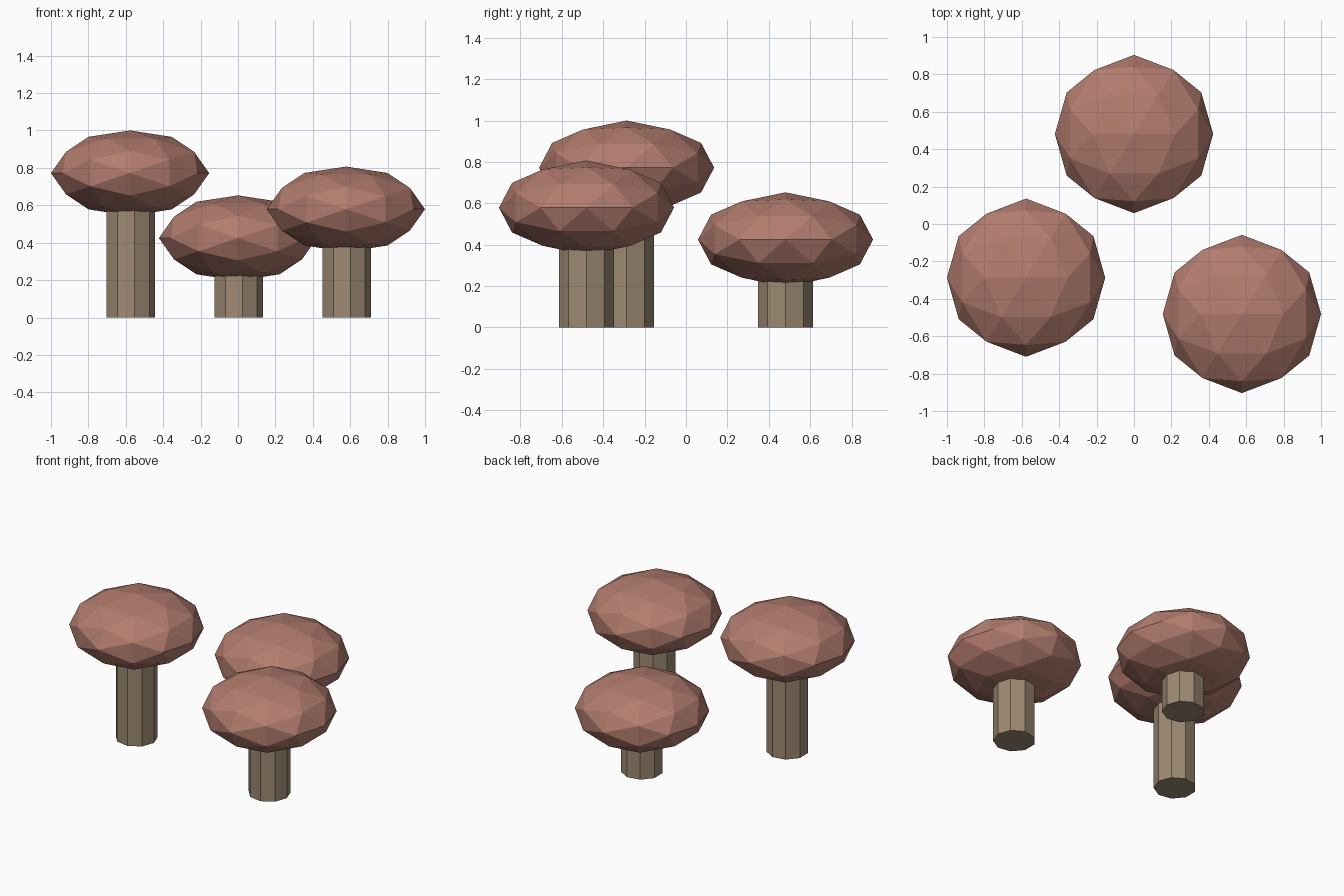
import bpy
import bmesh
from math import cos, sin, tau, sqrt
from mathutils import Vector

cube = bpy.data.objects.get("Cube")
if cube:
    bpy.data.objects.remove(cube, do_unlink=True)

CAP_RADIUS, CAP_HALF_HEIGHT = 0.423, 0.228
STEM_RADIUS, STEM_SIDES = 0.134, 9


def make_material(name, srgb):
    linear = [((c / 255 + 0.055) / 1.055) ** 2.4 for c in srgb] + [1.0]
    mat = bpy.data.materials.new(name)
    mat.use_nodes = True
    mat.diffuse_color = linear
    bsdf = next(n for n in mat.node_tree.nodes if n.type == 'BSDF_PRINCIPLED')
    bsdf.inputs["Base Color"].default_value = linear
    return mat


def add_object(name, bm, mat, location):
    bmesh.ops.recalc_face_normals(bm, faces=bm.faces)
    mesh = bpy.data.meshes.new(name)
    bm.to_mesh(mesh)
    bm.free()
    mesh.materials.append(mat)
    obj = bpy.data.objects.new(name, mesh)
    obj.location = location
    bpy.context.collection.objects.link(obj)
    return obj


def make_cap(name, x, y, z):
    # Faceted ball with an edge across the top, squashed into a cap
    bm = bmesh.new()
    phi = (1 + sqrt(5)) / 2
    for a in (-phi, phi):
        for b in (-1, 1):
            for co in ((a, b, 0), (0, a, b), (b, 0, a)):
                bm.verts.new(co)
    bmesh.ops.convex_hull(bm, input=bm.verts[:])
    bmesh.ops.subdivide_edges(bm, edges=bm.edges[:], cuts=1, use_grid_fill=True)
    for v in bm.verts:
        v.co = v.co.normalized() * Vector((CAP_RADIUS, CAP_RADIUS, CAP_HALF_HEIGHT))
    return add_object(name, bm, cap_mat, (x, y, z))


def make_stem(name, x, y, height):
    # Nine-sided post with a corner toward +x, ending inside the cap
    bm = bmesh.new()
    ring = [bm.verts.new((STEM_RADIUS * cos(tau * i / STEM_SIDES),
                          STEM_RADIUS * sin(tau * i / STEM_SIDES), 0))
            for i in range(STEM_SIDES)]
    base = bm.faces.new(ring)
    result = bmesh.ops.extrude_face_region(bm, geom=[base], use_keep_orig=True)
    top = [g for g in result["geom"] if isinstance(g, bmesh.types.BMVert)]
    bmesh.ops.translate(bm, verts=top, vec=(0, 0, height))
    return add_object(name, bm, stem_mat, (x, y, 0))


cap_mat = make_material("reddish_brown_cap", (178, 124, 110))
stem_mat = make_material("tan_stem", (156, 137, 114))

# Three mushrooms: name, x, y, height of cap centre
for label, x, y, z in (("tall", -0.577, -0.287, 0.772),
                       ("medium", 0.577, -0.481, 0.579),
                       ("short", 0.0, 0.481, 0.425)):
    make_stem(label + "_mushroom_stem", x, y, z)
    make_cap(label + "_mushroom_cap", x, y, z)
